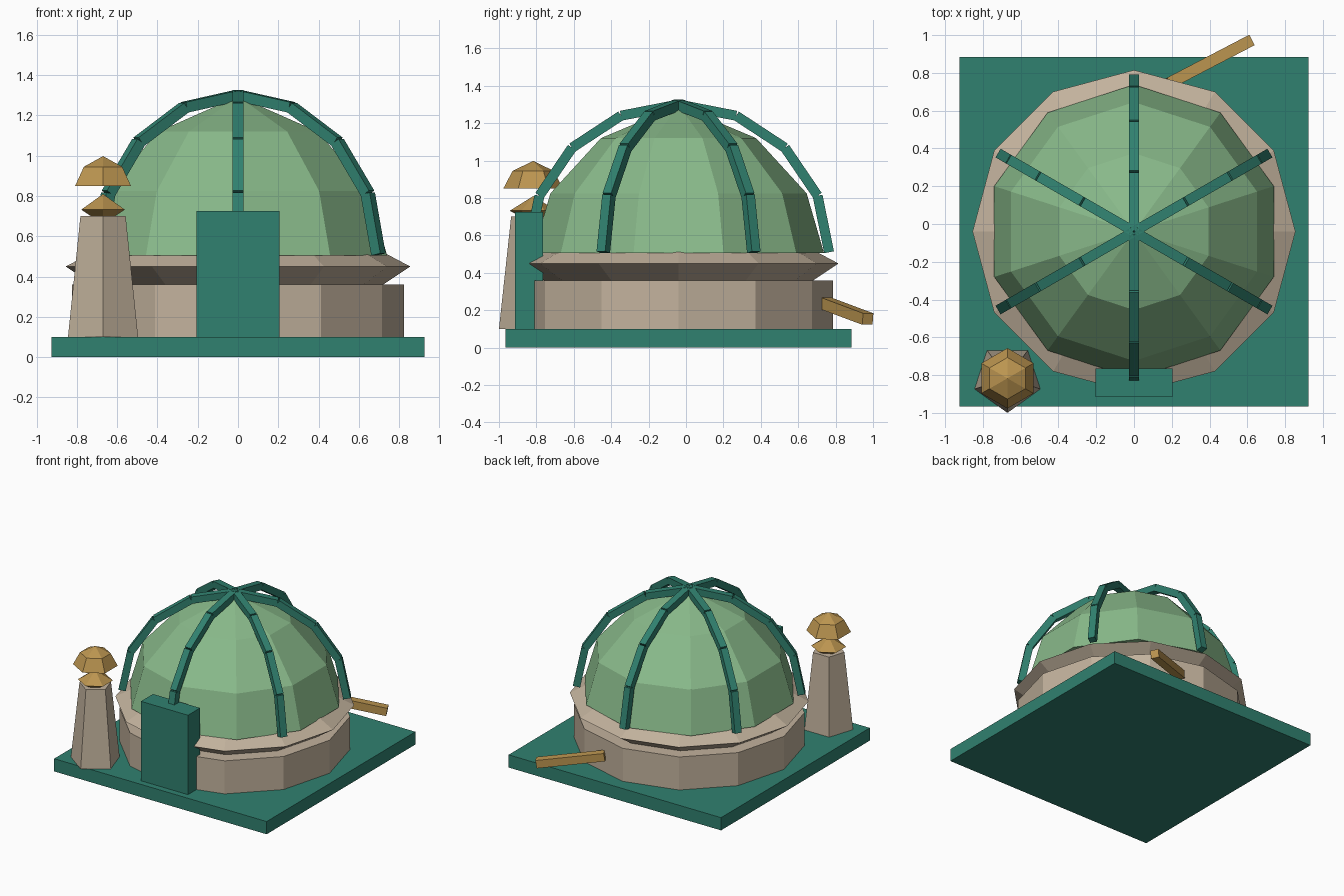
import bpy, bmesh, math
from mathutils import Vector, Matrix

if "Cube" in bpy.data.objects:
    bpy.data.objects.remove(bpy.data.objects["Cube"])


def material(name, rgb):
    m = bpy.data.materials.new(name)
    m.diffuse_color = (*rgb, 1)
    m.use_nodes = True
    m.node_tree.nodes["Principled BSDF"].inputs["Base Color"].default_value = m.diffuse_color
    return m


TEAL = material("teal", (0.03, 0.22, 0.16))
GREEN = material("pale_green", (0.25, 0.49, 0.255))
STONE = material("stone", (0.54, 0.445, 0.335))
OCHRE = material("ochre", (0.50, 0.30, 0.08))
CY = -0.04  # the rotunda's centre line in y


def finish(name, bm, mat):
    bmesh.ops.recalc_face_normals(bm, faces=bm.faces)
    me = bpy.data.meshes.new(name)
    bm.to_mesh(me)
    bm.free()
    me.materials.append(mat)
    ob = bpy.data.objects.new(name, me)
    bpy.context.collection.objects.link(ob)
    return ob


def box(name, lo, hi, mat):
    bm = bmesh.new()
    lo, hi = Vector(lo), Vector(hi)
    size = hi - lo
    bmesh.ops.create_cube(bm, size=1, matrix=Matrix.Translation((lo + hi) / 2)
                          @ Matrix.Diagonal((*size, 1)))
    return finish(name, bm, mat)


def add_beam(bm, a, b, width, side):
    """Square beam from a to b, with one cross axis along side."""
    a, b = Vector(a), Vector(b)
    d = (b - a).normalized()
    s = Vector(side).normalized()
    n = d.cross(s).normalized()
    rot = Matrix((s, n, d)).transposed().to_4x4()
    bmesh.ops.create_cube(bm, size=1, matrix=Matrix.Translation((a + b) / 2) @ rot
                          @ Matrix.Diagonal((width, width, (b - a).length, 1)))


def turned(name, profile, sides, centre, start, mat):
    """Faceted solid from (radius, z) points, closed at both ends."""
    bm = bmesh.new()
    rings = []
    for r, z in profile:
        if r == 0:
            rings.append([bm.verts.new((*centre, z))])
            continue
        rings.append([bm.verts.new((centre[0] + r * math.cos(start + math.tau * i / sides),
                                    centre[1] + r * math.sin(start + math.tau * i / sides), z))
                      for i in range(sides)])
    for lo, hi in zip(rings, rings[1:]):
        for i in range(sides):
            j = (i + 1) % sides
            if len(hi) == 1:
                bm.faces.new((lo[i], lo[j], hi[0]))
            else:
                bm.faces.new((lo[i], lo[j], hi[j], hi[i]))
    for ring in (rings[0], rings[-1]):
        if len(ring) > 1:
            bm.faces.new(ring)
    return finish(name, bm, mat)


# Ground slab and entrance block
box("base_slab", (-0.925, -0.965, 0), (0.925, 0.885, 0.1), TEAL)
box("entrance_block", (-0.205, -0.915, 0.1), (0.205, -0.765, 0.725), TEAL)

# Round wall, flared cornice and dome
turned("drum_wall", [(0.825, 0.1), (0.825, 0.36)], 12, (0, CY), 0, STONE)
turned("cornice", [(0.72, 0.36), (0.855, 0.45), (0.74, 0.511)], 12, (0, CY), 0, STONE)
turned("dome", [(0.778, 0.505), (0.685, 0.825), (0.415, 1.12), (0, 1.295)],
       10, (0, CY), math.pi / 2, GREEN)

# Six segmented ribs arching over the dome
for k in range(6):
    a = math.pi / 6 + k * math.pi / 3
    out, side = Vector((math.cos(a), math.sin(a), 0)), (-math.sin(a), math.cos(a), 0)
    pts = []
    for i in range(5):
        t = i * math.pi / 8
        pts.append(Vector((0, CY, 0.51 + 0.79 * math.sin(t))) + out * 0.805 * math.cos(t))
    bm = bmesh.new()
    for p, q in zip(pts, pts[1:]):
        add_beam(bm, p, q, 0.053, side)
    finish(f"rib_{k + 1}", bm, TEAL)

# Corner turret with a two-part finial
T = (-0.67, -0.817)
turned("turret", [(0.183, 0.1), (0.118, 0.7)], 5, T, -math.pi / 2, STONE)
turned("finial_neck", [(0.06, 0.695), (0.125, 0.732), (0, 0.81)], 6, T, math.pi / 2, OCHRE)
turned("finial_cap", [(0.16, 0.85), (0.11, 0.945), (0, 0.998)], 6, T, math.pi / 2, OCHRE)

# Slanted pole leaning out at the back
bm = bmesh.new()
a, b = Vector((0.185, 0.745, 0.238)), Vector((0.62, 0.972, 0.153))
add_beam(bm, a, b, 0.062, (b - a).cross(Vector((0, 0, 1))))
finish("back_pole", bm, OCHRE)
